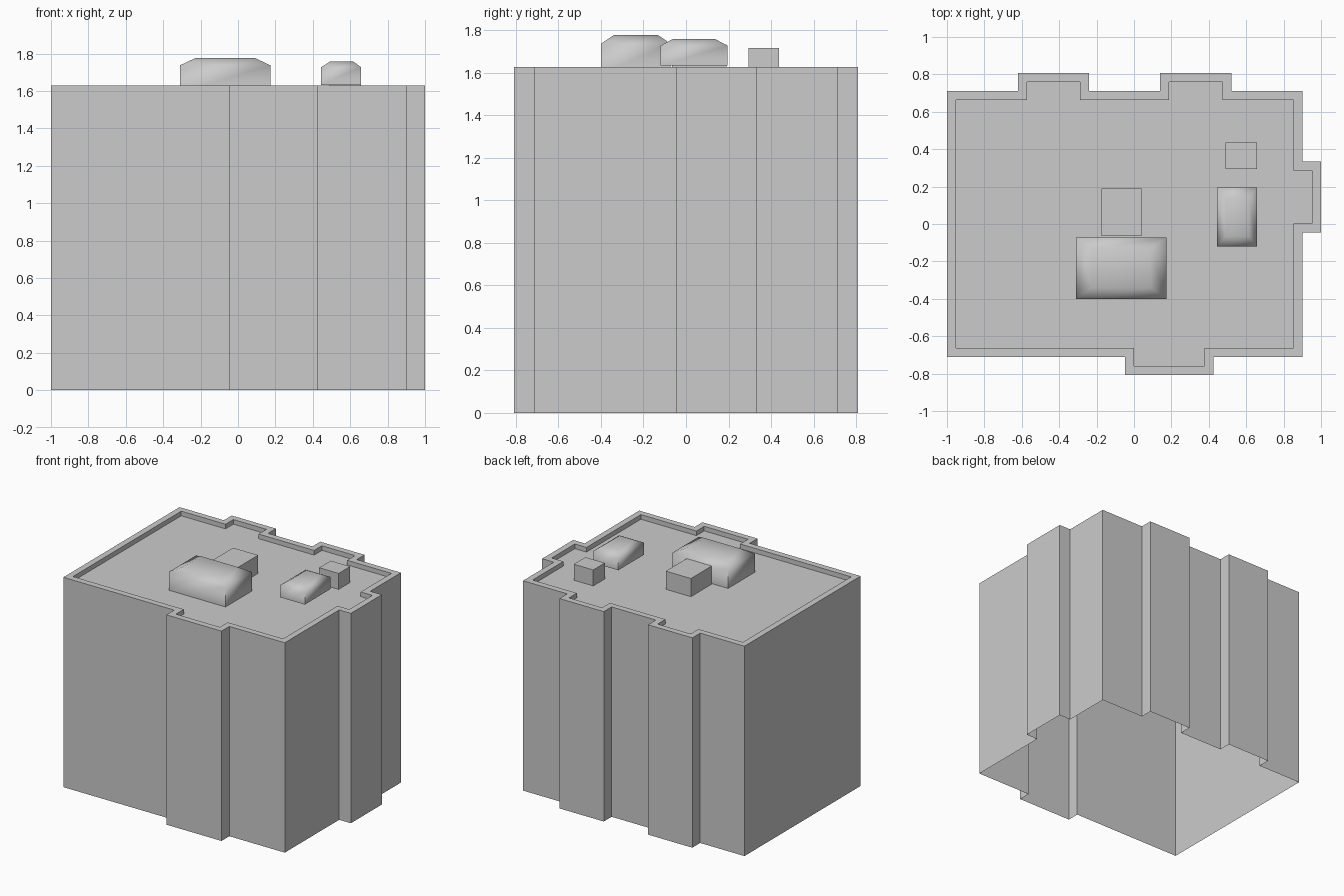
import bpy, bmesh, math
from mathutils import Vector

if "Cube" in bpy.data.objects:
    bpy.data.objects.remove(bpy.data.objects["Cube"])

TOP, ROOF, RIM = 1.628, 1.592, 0.048

# Building footprint, counter-clockwise from the front left corner
outline = [Vector(p) for p in [
    (-1, -.712), (-.048, -.712), (-.048, -.808), (.424, -.808), (.424, -.712),
    (.9, -.712), (.9, -.045), (1, -.045), (1, .335), (.9, .335), (.9, .712),
    (.52, .712), (.52, .808), (.14, .808), (.14, .712), (-.24, .712),
    (-.24, .808), (-.62, .808), (-.62, .712), (-1, .712)]]


def inset(points, width):
    """Move every right-angled corner inwards by the same width."""
    result = []
    for i, p in enumerate(points):
        a = (p - points[i - 1]).normalized()
        b = (points[(i + 1) % len(points)] - p).normalized()
        result.append(p + width * Vector((-a.y - b.y, a.x + b.x)))
    return result


def rectangle(x0, x1, y0, y1):
    return [Vector(p) for p in [(x0, y0), (x1, y0), (x1, y1), (x0, y1)]]


def stacked_shell(name, rings, smooth=False):
    """Join (points, z) rings with side faces, cap the last, leave the base open."""
    bm = bmesh.new()
    loops = [[bm.verts.new((p.x, p.y, z)) for p in pts] for pts, z in rings]
    for low, high in zip(loops, loops[1:]):
        n = len(low)
        for i in range(n):
            j = (i + 1) % n
            bm.faces.new((low[i], low[j], high[j], high[i]))
    bm.faces.new(loops[-1])
    mesh = bpy.data.meshes.new(name)
    bm.to_mesh(mesh)
    bm.free()
    obj = bpy.data.objects.new(name, mesh)
    bpy.context.collection.objects.link(obj)
    if smooth:
        bpy.ops.object.select_all(action='DESELECT')
        obj.select_set(True)
        bpy.context.view_layer.objects.active = obj
        bpy.ops.object.shade_smooth_by_angle(angle=math.radians(70))
    return obj


# Walls, parapet rim and sunken roof
inner = inset(outline, RIM)
stacked_shell("building", [(outline, 0), (outline, TOP), (inner, TOP), (inner, ROOF)])

# Plain roof boxes
for name, rect, top in [
        ("stair_box", (-.175, .04, -.065, .19), 1.733),
        ("vent_box", (.49, .657, .295, .437), 1.716)]:
    r = rectangle(*rect)
    stacked_shell(name, [(r, ROOF), (r, top)])

# Bevelled skylight housings
for name, base, flat, heights in [
        ("large_skylight", (-.31, .173, -.4, -.073), (-.225, .088, -.34, -.132),
         (ROOF, 1.737, 1.777)),
        ("small_skylight", (.445, .657, -.12, .195), (.493, .615, -.063, .138),
         (1.633, 1.727, 1.758))]:
    b, f = rectangle(*base), rectangle(*flat)
    stacked_shell(name, [(b, heights[0]), (b, heights[1]), (f, heights[2])], smooth=True)
